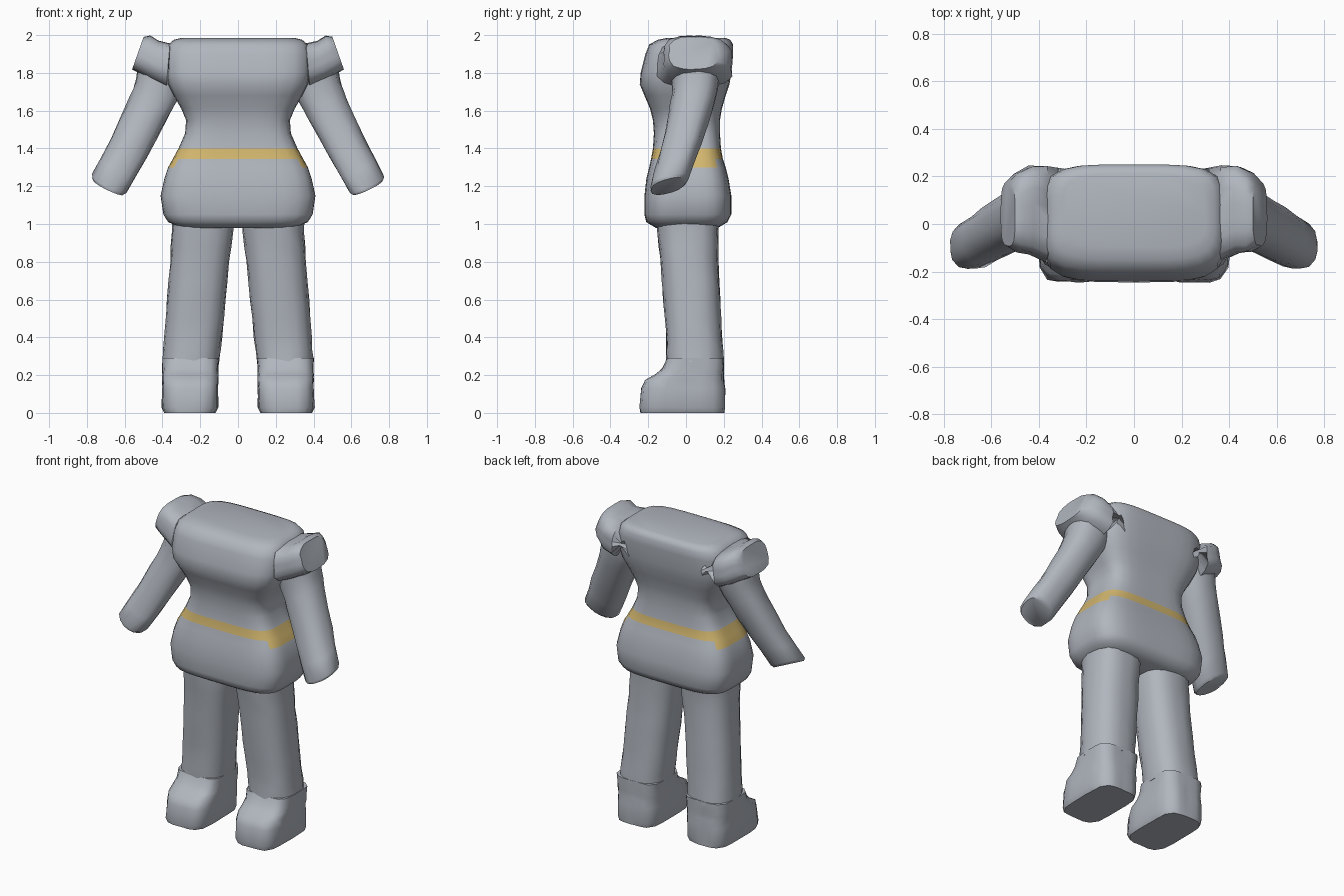
import bpy, bmesh, math, random
from mathutils import Vector

random.seed(4)
cube = bpy.data.objects.get("Cube")
if cube:
    bpy.data.objects.remove(cube)


def material(name, colour):
    m = bpy.data.materials.new(name)
    m.use_nodes = True
    m.diffuse_color = colour
    m.node_tree.nodes["Principled BSDF"].inputs["Base Color"].default_value = colour
    return m


GREY = material("cloth grey", (0.44, 0.47, 0.52, 1))
GOLD = material("belt gold", (0.66, 0.48, 0.16, 1))


def loft(name, sections, power=3, sides=24, rough=0.0, steps=1, flip=False):
    """Skin rounded-box sections, each a centre and two half-width vectors."""
    rings = []
    for a, b in zip(sections, sections[1:]):
        for k in range(steps):
            rings.append([Vector(p).lerp(Vector(q), k / steps) for p, q in zip(a, b)])
    rings.append([Vector(p) for p in sections[-1]])
    bm = bmesh.new()
    rows = []
    for c, u, v in rings:
        row = []
        for i in range(sides):
            t = math.tau * (i + 0.5) / sides
            cu, sv = math.cos(t), math.sin(t)
            r = (abs(cu) ** power + abs(sv) ** power) ** (-1 / power)
            p = c + (u * cu + v * sv) * r * (1 + random.uniform(-rough, rough))
            row.append(bm.verts.new((-p.x if flip else p.x, p.y, p.z)))
        rows.append(row)
    for a, b in zip(rows, rows[1:]):
        for i in range(sides):
            j = (i + 1) % sides
            bm.faces.new((a[i], a[j], b[j], b[i]))
    bm.faces.new(rows[0])
    bm.faces.new(rows[-1])
    bmesh.ops.recalc_face_normals(bm, faces=bm.faces)
    mesh = bpy.data.meshes.new(name)
    bm.to_mesh(mesh)
    bm.free()
    mesh.materials.append(GREY)
    obj = bpy.data.objects.new(name, mesh)
    bpy.context.collection.objects.link(obj)
    bpy.ops.object.select_all(action='DESELECT')
    obj.select_set(True)
    bpy.context.view_layer.objects.active = obj
    bpy.ops.object.shade_smooth_by_angle(angle=math.radians(50))
    return obj


def level(z, x0, x1, y0, y1):
    """A horizontal section between the given limits."""
    return (((x0 + x1) / 2, (y0 + y1) / 2, z), ((x1 - x0) / 2, 0, 0), (0, (y1 - y0) / 2, 0))


# Torso from hem to neckline: height, half width, front, back
profile = [(0.98, .30, -.16, .17), (1.01, .37, -.21, .22), (1.05, .395, -.22, .24),
           (1.15, .41, -.22, .24), (1.24, .39, -.21, .225), (1.30, .37, -.195, .21),
           (1.345, .345, -.185, .195), (1.40, .315, -.175, .185), (1.48, .28, -.17, .18),
           (1.55, .275, -.175, .18), (1.61, .30, -.19, .19), (1.68, .34, -.22, .21),
           (1.74, .37, -.245, .23), (1.80, .385, -.24, .24), (1.90, .385, -.215, .25),
           (1.95, .37, -.195, .25), (1.975, .34, -.15, .235), (1.985, .30, -.10, .21)]
torso = loft("torso", [level(z, -w, w, f, b) for z, w, f, b in profile], 4.5, 40)

# Belt band, deeper on the flanks
torso.data.materials.append(GOLD)
for face in torso.data.polygons:
    z = face.center.z
    if 1.345 < z < 1.40 or (1.30 < z < 1.345 and abs(face.normal.x) > 0.45):
        face.material_index = 1

for side, flip in (("left", False), ("right", True)):
    # Flared shoulder cap, running outwards and tilted at its end
    loft(side + "_shoulder",
         [((.26, .03, 1.84), (0, .20, 0), (0, 0, .12)),
          ((.37, .045, 1.84), (0, .20, 0), (.01, 0, -.115)),
          ((.44, .06, 1.865), (0, .185, 0), (.02, 0, -.105)),
          ((.49, .05, 1.895), (0, .165, 0), (.025, 0, -.10)),
          ((.53, .04, 1.905), (0, .13, 0), (.03, 0, -.085))],
         3.5, 20, .03, 1, flip)

    # Sleeve angled outwards, downwards and forwards
    loft(side + "_arm",
         [((.39, .06, 1.84), (.13, 0, .03), (0, .13, .03)),
          ((.425, .05, 1.72), (.115, 0, .045), (0, .125, .03)),
          ((.475, .03, 1.61), (.10, 0, .05), (0, .12, .03)),
          ((.58, -.03, 1.40), (.095, 0, .045), (0, .11, .03)),
          ((.68, -.09, 1.215), (.092, 0, .043), (0, .10, .025)),
          ((.688, -.095, 1.20), (.082, 0, .038), (0, .09, .022))],
         2.6, 16, .035, 2, flip)

    # Trouser leg bending into the squared boot
    loft(side + "_leg",
         [level(1.06, .02, .35, -.16, .18), level(.96, .025, .35, -.15, .17),
          level(.80, .045, .36, -.135, .17), level(.60, .065, .375, -.12, .18),
          level(.40, .085, .39, -.105, .19), level(.27, .10, .40, -.105, .20)],
         2.8, 20, .02, 2, flip)
    loft(side + "_boot",
         [level(.29, .10, .40, -.10, .20), level(.235, .105, .40, -.125, .20),
          level(.205, .105, .40, -.16, .20), level(.175, .105, .40, -.215, .20),
          level(.13, .105, .40, -.235, .205), level(.03, .105, .405, -.245, .205),
          level(.0, .12, .39, -.24, .20)],
         5, 24, .015, 1, flip)
